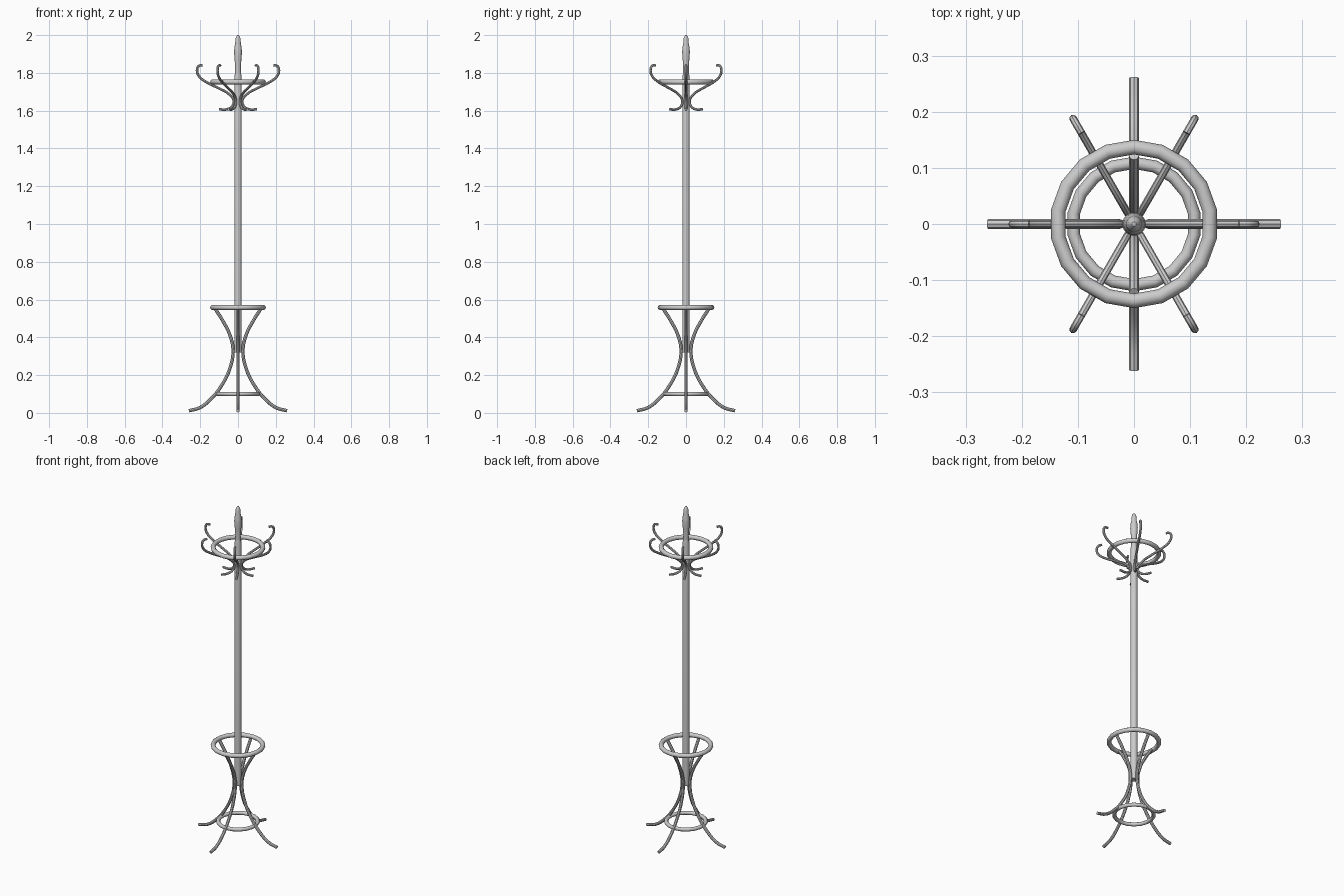
import bpy, bmesh
from math import sin, cos, pi, radians

if "Cube" in bpy.data.objects:
    bpy.data.objects.remove(bpy.data.objects["Cube"])


def finish(obj):
    bpy.ops.object.select_all(action='DESELECT')
    obj.select_set(True)
    bpy.context.view_layer.objects.active = obj
    bpy.ops.object.shade_smooth_by_angle(angle=radians(40))


def lathe(name, profile, sides=14):
    bm = bmesh.new()
    loops = [[bm.verts.new((r * cos(2 * pi * i / sides), r * sin(2 * pi * i / sides), z))
              for i in range(sides)] for r, z in profile]
    for a, b in zip(loops, loops[1:]):
        for i in range(sides):
            j = (i + 1) % sides
            bm.faces.new((a[i], a[j], b[j], b[i]))
    bm.faces.new(loops[0][::-1])
    bm.faces.new(loops[-1])
    me = bpy.data.meshes.new(name)
    bm.to_mesh(me)
    bm.free()
    obj = bpy.data.objects.new(name, me)
    bpy.context.collection.objects.link(obj)
    finish(obj)


def ring(name, radius, tube, z):
    bpy.ops.mesh.primitive_torus_add(major_radius=radius, minor_radius=tube, major_segments=18,
                                     minor_segments=10, location=(0, 0, z),
                                     rotation=(0, 0, radians(10)))
    obj = bpy.context.object
    obj.name = name
    finish(obj)


def bent_rods(name, path, tube, count):
    # Round rod bent through (radius, height) points, repeated about the pole
    cu = bpy.data.curves.new(name, 'CURVE')
    cu.dimensions = '3D'
    cu.bevel_depth = tube
    cu.bevel_resolution = 2
    cu.resolution_u = 4
    cu.use_fill_caps = True
    sp = cu.splines.new('BEZIER')
    sp.bezier_points.add(len(path) - 1)
    for p, (r, z) in zip(sp.bezier_points, path):
        p.co = (r, 0, z)
        p.handle_left_type = p.handle_right_type = 'AUTO'
    tmp = bpy.data.objects.new(name + "_path", cu)
    bpy.context.collection.objects.link(tmp)
    bpy.context.view_layer.update()
    me = bpy.data.meshes.new_from_object(tmp.evaluated_get(bpy.context.evaluated_depsgraph_get()))
    bpy.data.objects.remove(tmp)
    for i in range(count):
        obj = bpy.data.objects.new(f"{name}_{i + 1}", me)
        obj.rotation_euler.z = 2 * pi * i / count
        bpy.context.collection.objects.link(obj)
        finish(obj)


# Pole with turned finial
lathe("pole", [(0.019, 0.32), (0.019, 1.78), (0.016, 1.80)])
lathe("finial", [(0.016, 1.79), (0.015, 1.83), (0.018, 1.87), (0.021, 1.91), (0.019, 1.935),
                 (0.015, 1.955), (0.014, 1.975), (0.011, 1.99), (0.004, 2.0)])

# Hoops: hook support, umbrella ring, leg brace
ring("hook_ring", 0.137, 0.013, 1.752)
ring("umbrella_ring", 0.137, 0.013, 0.558)
ring("leg_brace_ring", 0.109, 0.011, 0.10)

# Four bent legs
bent_rods("leg", [(0.122, 0.553), (0.085, 0.495), (0.042, 0.41), (0.026, 0.33), (0.043, 0.235),
                  (0.087, 0.145), (0.14, 0.077), (0.203, 0.027), (0.26, 0.0115)], 0.009, 4)

# Six double coat hooks
bent_rods("coat_hook", [(0.10, 1.607), (0.06, 1.607), (0.034, 1.62), (0.022, 1.65), (0.048, 1.688),
                        (0.105, 1.72), (0.165, 1.75), (0.207, 1.783), (0.217, 1.815),
                        (0.207, 1.837), (0.187, 1.84)], 0.0068, 6)
